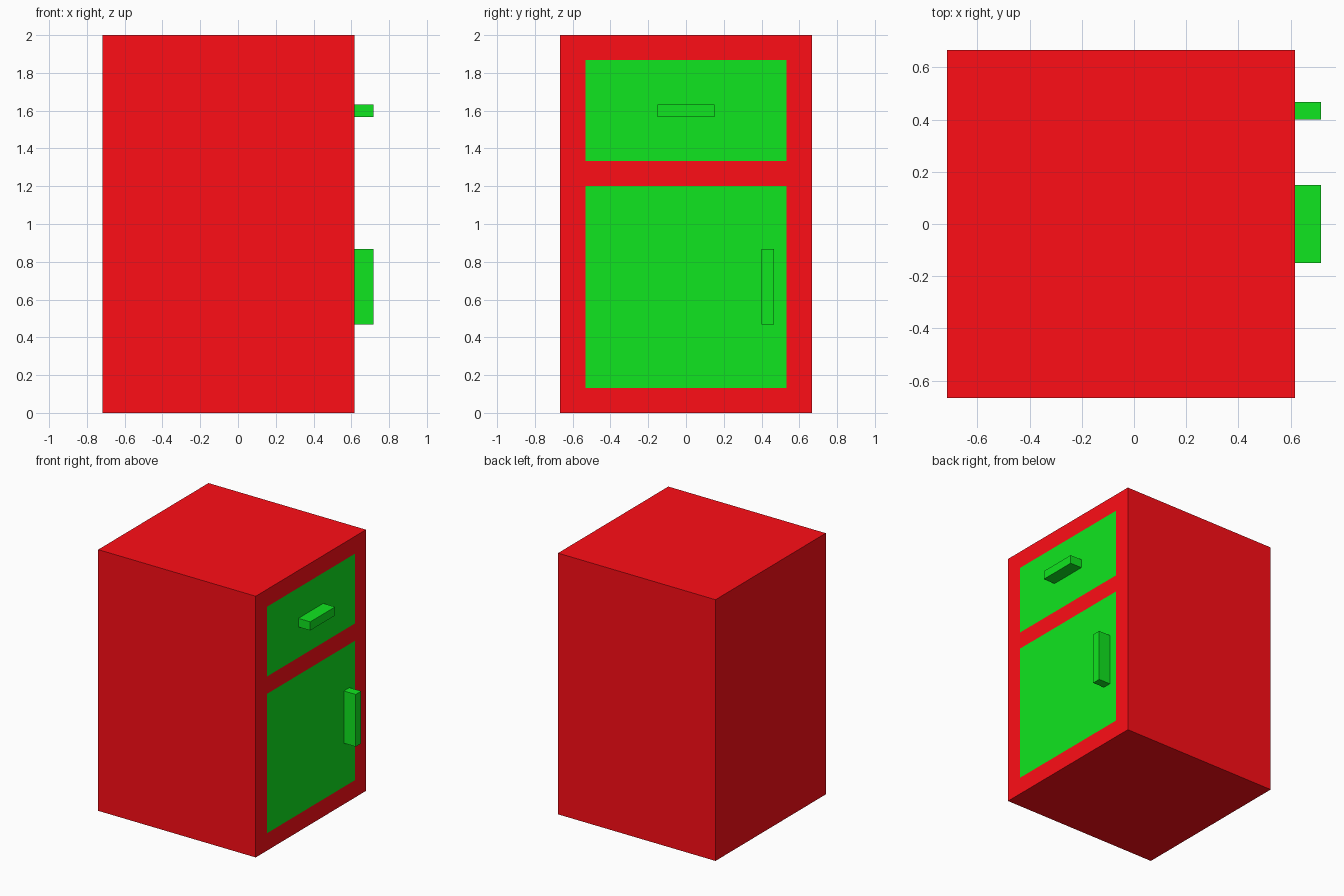
import bpy, bmesh
from mathutils import Vector

if "Cube" in bpy.data.objects:
    bpy.data.objects.remove(bpy.data.objects["Cube"])

BACK, FRONT, REACH = -0.717, 0.617, 0.717
HALF, TOP = 0.667, 2.0
PANEL_HALF = 0.533
DRAWER_Z = (1.333, 1.867)
DOOR_Z = (0.133, 1.2)


def material(name, rgb):
    m = bpy.data.materials.new(name)
    m.diffuse_color = (*rgb, 1)
    m.use_nodes = True
    m.node_tree.nodes["Principled BSDF"].inputs["Base Color"].default_value = m.diffuse_color
    return m


red = material("red_paint", (1.0, 0.004, 0.008))
green = material("green_paint", (0.005, 0.79, 0.014))


def finish(name, bm, mat):
    me = bpy.data.meshes.new(name)
    bm.to_mesh(me)
    bm.free()
    me.materials.append(mat)
    ob = bpy.data.objects.new(name, me)
    bpy.context.collection.objects.link(ob)
    return ob


def box(lo, hi):
    lo, hi = Vector(lo), Vector(hi)
    bm = bmesh.new()
    bmesh.ops.create_cube(bm, size=1)
    for v in bm.verts:
        v.co = (lo + hi) / 2 + v.co * (hi - lo)
    return bm


def front_faces(bm):
    bm.normal_update()
    return [f for f in bm.faces if f.normal.x > 0.9]


# Cabinet body with openings cut into the +x face
bm = box((BACK, -HALF, 0), (FRONT, HALF, TOP))
cuts = [((0, y, 0), (0, 1, 0)) for y in (-PANEL_HALF, PANEL_HALF)]
cuts += [((0, 0, z), (0, 0, 1)) for z in DOOR_Z + DRAWER_Z]
for co, no in cuts:
    faces = front_faces(bm)
    edges = list({e for f in faces for e in f.edges})
    bmesh.ops.bisect_plane(bm, geom=faces + edges, plane_co=co, plane_no=no)
openings = []
for f in front_faces(bm):
    c = f.calc_center_median()
    if abs(c.y) < PANEL_HALF and any(a < c.z < b for a, b in (DOOR_Z, DRAWER_Z)):
        openings.append(f)
bmesh.ops.delete(bm, geom=openings, context='FACES')
finish("cabinet_body", bm, red)

# Flush drawer and door fronts filling the openings
for name, (z0, z1) in (("drawer_front", DRAWER_Z), ("door_front", DOOR_Z)):
    bm = bmesh.new()
    corners = ((-PANEL_HALF, z0), (PANEL_HALF, z0), (PANEL_HALF, z1), (-PANEL_HALF, z1))
    bm.faces.new([bm.verts.new((FRONT, y, z)) for y, z in corners])
    finish(name, bm, green)

# Bar handles
finish("drawer_handle", box((FRONT, -0.15, 1.567), (REACH, 0.15, 1.633)), green)
finish("door_handle", box((FRONT, 0.4, 0.467), (REACH, 0.467, 0.867)), green)
